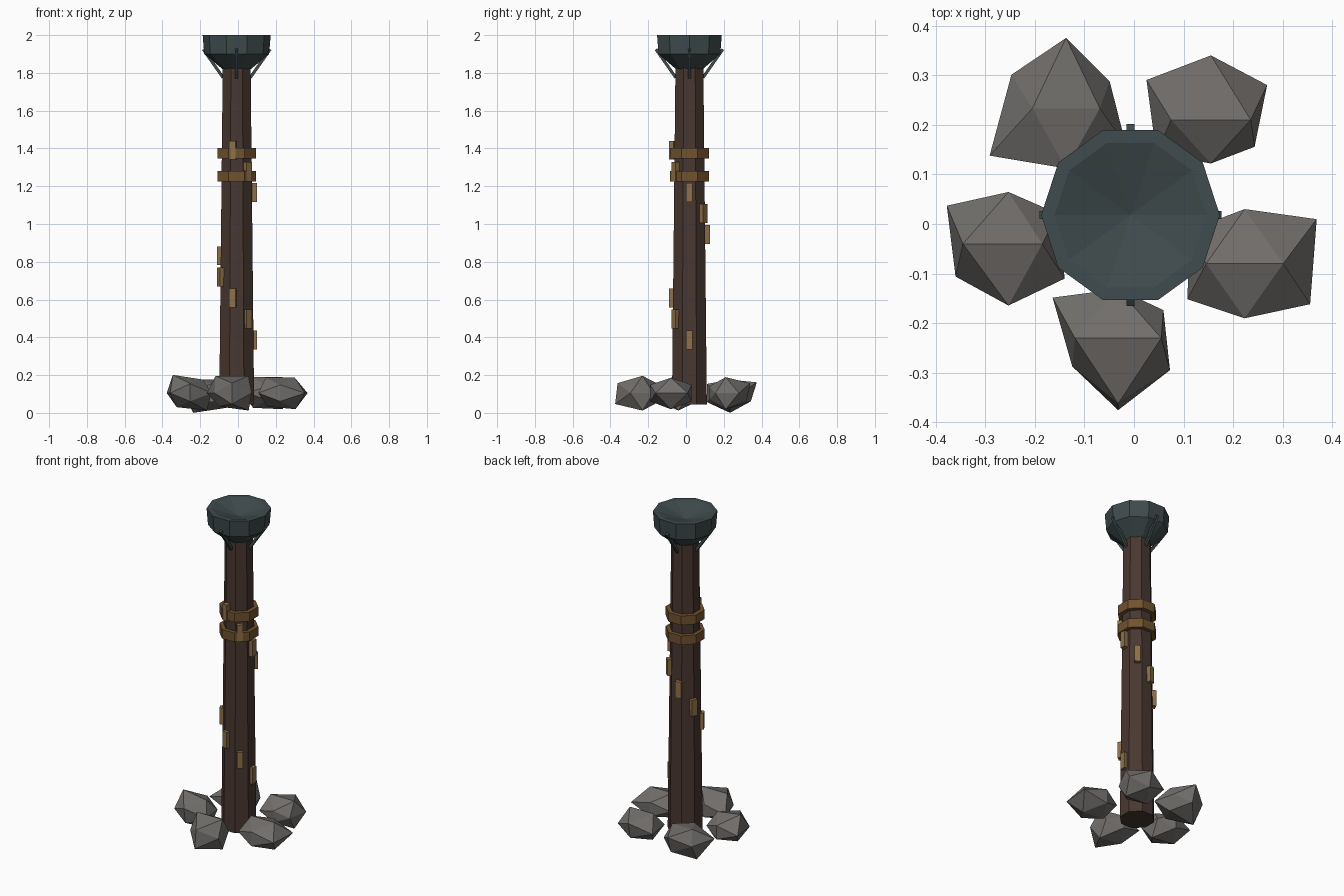
import bpy, bmesh, math
from mathutils import Vector, Matrix

cube = bpy.data.objects.get("Cube")
if cube:
    bpy.data.objects.remove(cube)

AXIS = Vector((-0.007, 0.018, 0))  # centre line of the post


def material(name, rgb):
    m = bpy.data.materials.new(name)
    m.use_nodes = True
    m.diffuse_color = (*rgb, 1)
    m.node_tree.nodes["Principled BSDF"].inputs["Base Color"].default_value = (*rgb, 1)
    return m


wood = material("dark wood", (0.066, 0.038, 0.030))
iron = material("dark iron", (0.050, 0.070, 0.074))
strap = material("brown strap", (0.165, 0.085, 0.028))
tag = material("tan tag", (0.270, 0.160, 0.066))
stone = material("grey stone", (0.165, 0.155, 0.147))


def finish(name, bm, mat):
    bmesh.ops.recalc_face_normals(bm, faces=bm.faces)
    mesh = bpy.data.meshes.new(name)
    bm.to_mesh(mesh)
    bm.free()
    mesh.materials.append(mat)
    obj = bpy.data.objects.new(name, mesh)
    bpy.context.collection.objects.link(obj)
    return obj


def lathe(name, profile, sides, mat, turn=0.0, closed=False):
    """Sweep (radius, z) points round the post; radius 0 makes a centre point."""
    bm = bmesh.new()
    rings = []
    for r, z in profile:
        if r == 0:
            rings.append([bm.verts.new(AXIS + Vector((0, 0, z)))] * sides)
            continue
        angles = [turn + math.tau * i / sides for i in range(sides)]
        rings.append([bm.verts.new(AXIS + Vector((r * math.cos(a), r * math.sin(a), z)))
                      for a in angles])
    pairs = list(zip(rings, rings[1:]))
    if closed:
        pairs.append((rings[-1], rings[0]))
    for low, high in pairs:
        for i in range(sides):
            j = (i + 1) % sides
            corners = dict.fromkeys((low[i], low[j], high[j], high[i]))
            bm.faces.new(list(corners))
    return finish(name, bm, mat)


def box(name, size, matrix, mat):
    bm = bmesh.new()
    bmesh.ops.create_cube(bm, size=1, matrix=matrix @ Matrix.Diagonal((*size, 1)))
    return finish(name, bm, mat)


# Tapered eight-sided post
half_side = math.pi / 8
lathe("post", [(0, 0.045), (0.10, 0.045), (0.08, 1.83), (0, 1.83)], 8, wood, half_side)

# Ten-sided fire bowl with a shallow hollow
lathe("bowl", [(0, 1.82), (0.075, 1.82), (0.172, 1.90), (0.18, 2.0),
               (0.153, 2.0), (0, 1.95)], 10, iron)

# Slanted brackets under the bowl
for i, side in enumerate(("left", "back", "right", "front")):
    spin = Matrix.Rotation(i * math.pi / 2, 4, "Z")
    start, end = Vector((0.072, 0, 1.775)), Vector((0.177, 0, 1.925))
    lean = (end - start).to_track_quat("Z", "Y").to_matrix().to_4x4()
    place = Matrix.Translation(AXIS) @ spin @ Matrix.Translation((start + end) / 2) @ lean
    box(side + "_bracket", (0.016, 0.016, (end - start).length), place, iron)

# Two straps round the post
for name, z in (("lower_strap", 1.253), ("upper_strap", 1.375)):
    lathe(name, [(0.08, z - 0.028), (0.111, z - 0.028), (0.111, z + 0.028),
                 (0.08, z + 0.028)], 8, strap, half_side, closed=True)

# Tags climbing the post in a spiral, seven to a turn
for k in range(10):
    spin = Matrix.Rotation(-k * math.tau / 7, 4, "Z")
    place = (Matrix.Translation(AXIS) @ spin
             @ Matrix.Translation((0.094, 0, 0.385 + 0.1117 * k)))
    box(f"tag_{k + 1}", (0.026, 0.035, 0.1), place, tag)

# Stones: twenty-sided lumps, each corner pushed in or out from the centre
GOLD = (1 + math.sqrt(5)) / 2
CORNERS = ([(x, 0, z * GOLD) for z in (1, -1) for x in (-1, 1)]
           + [(0, y * GOLD, z) for y in (1, -1) for z in (1, -1)]
           + [(x * GOLD, y, 0) for y in (1, -1) for x in (-1, 1)])


def rock(name, x, y, pushes):
    bm = bmesh.new()
    verts = [bm.verts.new(c) for c in CORNERS]
    bmesh.ops.convex_hull(bm, input=verts)
    for v, push in zip(verts, pushes):
        v.co = Vector((x, y, 0.105)) + push * Vector((v.co.x * 0.068, v.co.y * 0.068, v.co.z * 0.044))
    finish(name, bm, stone)


# Pushes: top pair, bottom pair, back pair, front pair, back corners, front corners
rock("back_right_stone", -0.137, 0.233,
     (1, 1, 1.47, 1.1, 1.29, 1, 1.1, 1.1, 1, 0.8, 1.4, 1.1))
rock("back_left_stone", 0.155, 0.21,
     (1.18, 1.18, 1.1, 1.2, 1.18, 1, 0.8, 0.8, 1.18, 1.03, 1, 0.8))
rock("left_stone", 0.223, -0.08,
     (1.14, 1.14, 1, 1.2, 1, 1, 1, 1, 1, 1.32, 1.05, 1.2))
rock("front_stone", -0.032, -0.23,
     (1.28, 1.28, 1, 1.3, 0.9, 0.9, 1.2, 1.32, 1.2, 0.83, 0.84, 0.95))
rock("right_stone", -0.253, -0.04,
     (1.35, 1, 1.05, 1.3, 0.95, 0.95, 1.13, 1, 1.13, 0.9, 0.97, 1.03))
